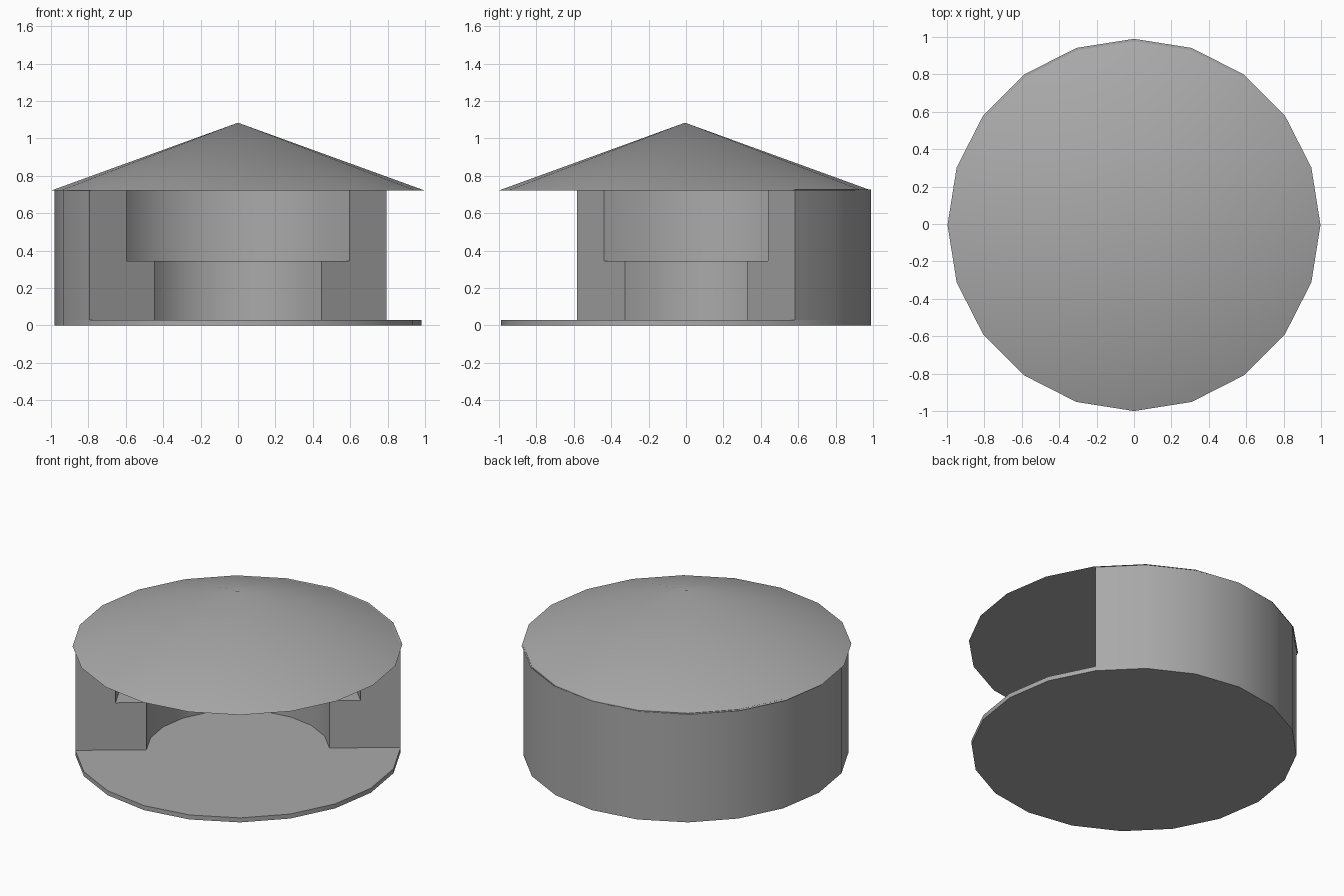
import bpy
import bmesh
from math import radians, cos, sin, pi
from mathutils import Vector, Matrix

SIDES = 20
RX, RY = 0.98, 0.99          # outer size of floor and wall
FLOOR_Z, SHELF_Z, WALL_Z = 0.03, 0.345, 0.727
ROOF_Z, APEX_Z = 0.722, 1.084

cube = bpy.data.objects.get("Cube")
if cube:
    bpy.data.objects.remove(cube, do_unlink=True)

grey = bpy.data.materials.new("stone_grey")
grey.use_nodes = True
colour = (0.4, 0.4, 0.4, 1)
grey.diffuse_color = colour
grey.node_tree.nodes["Principled BSDF"].inputs["Base Color"].default_value = colour


def finish(name, bm):
    """Turn a bmesh into a named object with smooth curves and sharp edges."""
    bmesh.ops.recalc_face_normals(bm, faces=bm.faces)
    mesh = bpy.data.meshes.new(name)
    bm.to_mesh(mesh)
    bm.free()
    mesh.materials.append(grey)
    obj = bpy.data.objects.new(name, mesh)
    bpy.context.collection.objects.link(obj)
    bpy.ops.object.select_all(action='DESELECT')
    obj.select_set(True)
    bpy.context.view_layer.objects.active = obj
    bpy.ops.object.shade_smooth_by_angle(angle=radians(30))
    return obj


def tapered(name, rx, ry, top, z0, z1, y=0.0):
    """Closed prism or cone with a corner on the x axis."""
    bm = bmesh.new()
    low = [bm.verts.new((rx * cos(2 * pi * i / SIDES),
                         y + ry * sin(2 * pi * i / SIDES), z0))
           for i in range(SIDES)]
    if top:
        high = [bm.verts.new((v.co.x, v.co.y, z1)) for v in low]
        bm.faces.new(high)
    else:
        apex = bm.verts.new((0, y, z1))
    bm.faces.new(low[::-1])
    for i in range(SIDES):
        j = (i + 1) % SIDES
        if top:
            bm.faces.new((low[i], low[j], high[j], high[i]))
        else:
            bm.faces.new((low[i], low[j], apex))
    return finish(name, bm)


# Round floor slab
tapered("floor_slab", RX, RY, True, 0, FLOOR_Z)

# Half-round wall with a stepped niche, swept through half a turn
bm = bmesh.new()
profile = [(0.562, FLOOR_Z), (1, FLOOR_Z), (1, WALL_Z),
           (0.753, WALL_Z), (0.753, SHELF_Z), (0.562, SHELF_Z)]
rings = []
for i in range(SIDES // 2 + 1):
    a = radians(36) + 2 * pi * i / SIDES
    rings.append([bm.verts.new((RX * r * cos(a), RY * r * sin(a), z))
                  for r, z in profile])
for ring, following in zip(rings, rings[1:]):
    for k in range(len(profile)):
        n = (k + 1) % len(profile)
        bm.faces.new((ring[k], ring[n], following[n], following[k]))
bm.faces.new(rings[0])
bm.faces.new(rings[-1])
finish("niche_wall", bm)

# Low conical roof, set slightly forward of the wall
tapered("cone_roof", 0.997, 0.995, False, ROOF_Z, APEX_Z, -0.005)
